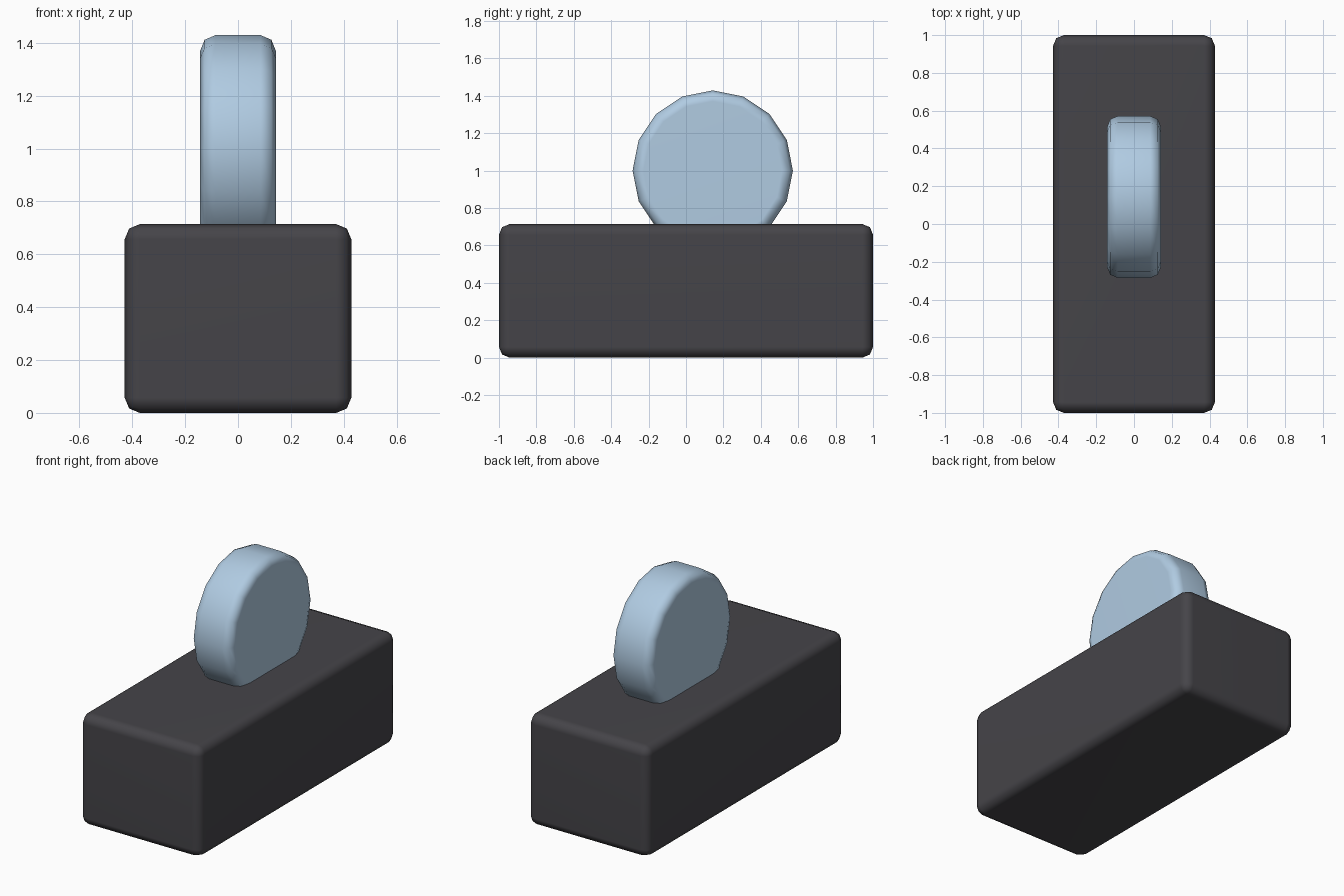
import bpy
import math

default_cube = bpy.data.objects.get("Cube")
if default_cube:
    bpy.data.objects.remove(default_cube, do_unlink=True)


def make_material(name, rgb):
    mat = bpy.data.materials.new(name)
    mat.use_nodes = True
    color = (*rgb, 1.0)
    mat.diffuse_color = color
    mat.node_tree.nodes["Principled BSDF"].inputs["Base Color"].default_value = color
    return mat


def finish(obj, name, mat):
    """Name, colour, round the hard edges and shade smooth."""
    obj.name = name
    obj.data.materials.append(mat)
    bpy.ops.object.transform_apply(location=False, rotation=True, scale=True)
    bevel = obj.modifiers.new("Rounded edges", "BEVEL")
    bevel.width = 0.057
    bevel.segments = 2
    bevel.limit_method = "ANGLE"
    bevel.angle_limit = math.radians(40)
    bpy.ops.object.shade_smooth()
    normals = obj.modifiers.new("Flat face normals", "WEIGHTED_NORMAL")
    normals.keep_sharp = True


charcoal = make_material("charcoal", (0.06, 0.058, 0.066))
pale_blue = make_material("pale blue", (0.434, 0.597, 0.76))

# Base block
bpy.ops.mesh.primitive_cube_add(size=1, location=(0, 0, 0.357))
block = bpy.context.object
block.scale = (0.857, 2.0, 0.714)
finish(block, "base_block", charcoal)

# Upright wheel, sunk into the block
bpy.ops.mesh.primitive_cylinder_add(
    vertices=16, radius=0.4286, depth=0.2857,
    location=(0, 0.143, 1.0), rotation=(0, math.pi / 2, 0))
finish(bpy.context.object, "wheel", pale_blue)
